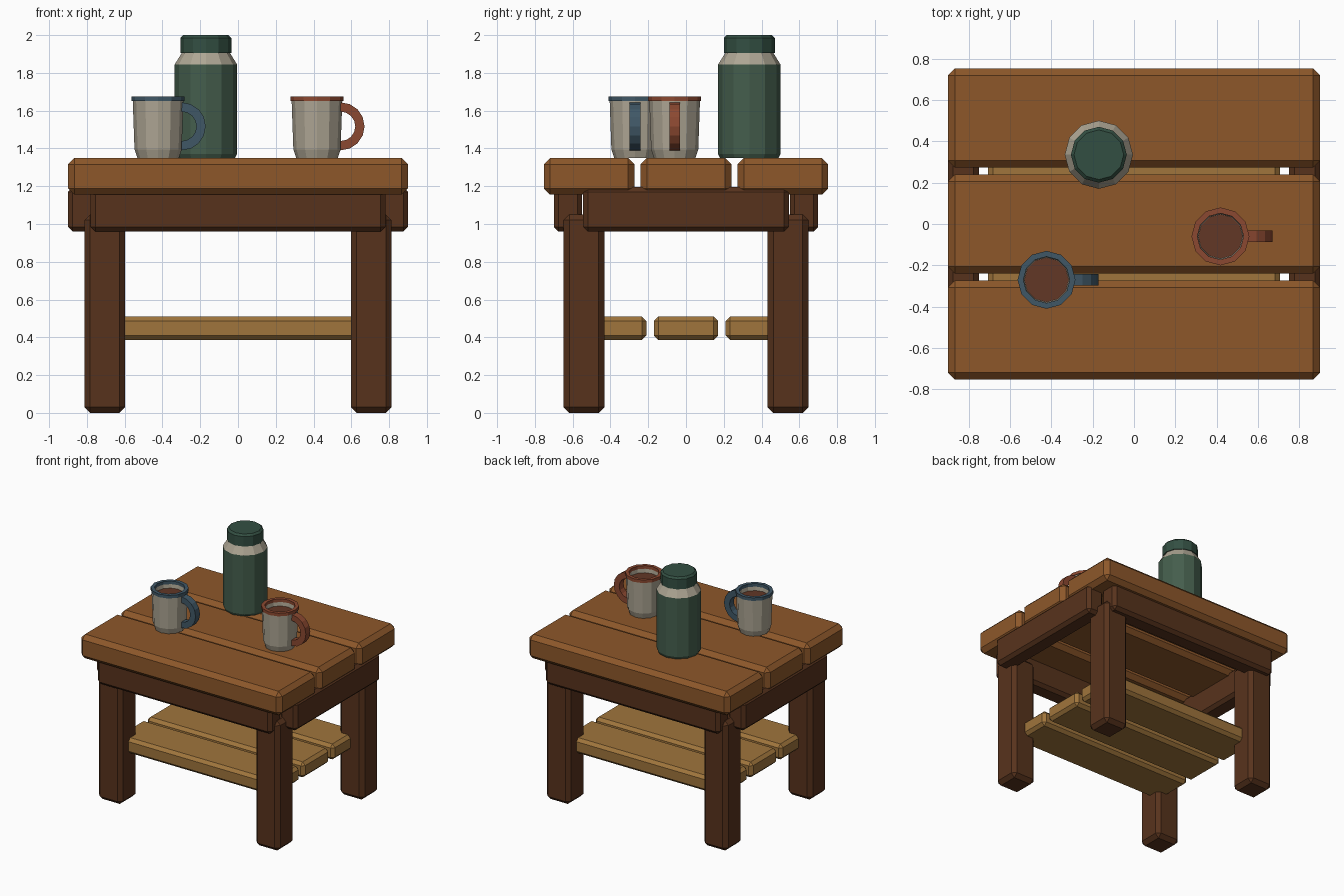
import bpy, bmesh
from math import pi, sin, cos

if "Cube" in bpy.data.objects:
    bpy.data.objects.remove(bpy.data.objects["Cube"])


def material(name, r, g, b):
    # colours are given as screen values 0-255
    m = bpy.data.materials.new(name)
    m.diffuse_color = tuple((c / 255) ** 2.2 for c in (r, g, b)) + (1,)
    m.use_nodes = True
    m.node_tree.nodes["Principled BSDF"].inputs["Base Color"].default_value = m.diffuse_color
    return m


PLANK = material("plank_wood", 140, 88, 46)
DARK = material("dark_wood", 88, 54, 34)
PALE = material("pale_wood", 158, 116, 62)
GREEN = material("green_enamel", 70, 94, 78)
LID = material("lid_green", 54, 80, 68)
CREAM = material("cream_enamel", 172, 164, 146)
BLUE = material("blue_trim", 66, 88, 102)
RED = material("red_trim", 138, 74, 52)
COFFEE = material("coffee", 98, 58, 42)


def finish(name, bm, mats):
    bmesh.ops.recalc_face_normals(bm, faces=bm.faces)
    me = bpy.data.meshes.new(name)
    bm.to_mesh(me)
    bm.free()
    for m in mats:
        me.materials.append(m)
    ob = bpy.data.objects.new(name, me)
    bpy.context.collection.objects.link(ob)
    return ob


def box(name, x, y, z, mat, bevel=0.03):
    # chamfered board given by its (min, max) range on each axis
    bm = bmesh.new()
    bmesh.ops.create_cube(bm, size=1)
    for v in bm.verts:
        v.co = [(a + b) / 2 + c * (b - a) for (a, b), c in zip((x, y, z), v.co)]
    bmesh.ops.bevel(bm, geom=bm.edges[:], offset=bevel, segments=1,
                    profile=0.5, affect='EDGES')
    return finish(name, bm, [mat])


def lathe(name, cx, cy, profile, bands, mats, sides=12):
    # profile of (radius, height); one material index per band, ends capped
    bm = bmesh.new()
    rings = [[bm.verts.new((cx + r * cos(2 * pi * i / sides),
                            cy + r * sin(2 * pi * i / sides), z))
              for i in range(sides)] for r, z in profile]
    for a, b, m in zip(rings, rings[1:], bands):
        for i in range(sides):
            j = (i + 1) % sides
            bm.faces.new((a[i], a[j], b[j], b[i])).material_index = m
    bm.faces.new(rings[0][::-1]).material_index = bands[0]
    bm.faces.new(rings[-1]).material_index = bands[-1]
    return finish(name, bm, mats)


def handle(name, cx, cy, cz, mat, r_in=0.078, r_out=0.127, half=0.028, n=8):
    # half ring with a rectangular section
    bm = bmesh.new()
    rings = []
    for i in range(n + 1):
        a = -pi / 2 + pi * i / n
        rings.append([bm.verts.new((cx + r * cos(a), cy + s, cz + r * sin(a)))
                      for r, s in ((r_in, -half), (r_out, -half),
                                   (r_out, half), (r_in, half))])
    for a, b in zip(rings, rings[1:]):
        for i in range(4):
            j = (i + 1) % 4
            bm.faces.new((a[i], a[j], b[j], b[i]))
    bm.faces.new(rings[0])
    bm.faces.new(rings[-1])
    return finish(name, bm, [mat])


# table top and lower shelf planks
for label, k in (("front", -1), ("middle", 0), ("back", 1)):
    y = k * 0.513
    box(f"{label}_top_plank", (-0.9, 0.9), (y - 0.24, y + 0.24),
        (1.155, 1.35), PLANK, 0.034)
    y = k * 0.38
    box(f"{label}_shelf_plank", (-0.705, 0.705), (y - 0.17, y + 0.17),
        (0.385, 0.51), PALE, 0.024)

# aprons
for label, s in (("front", -1), ("back", 1)):
    y = s * 0.625
    box(f"{label}_apron", (-0.78, 0.78), (y - 0.075, y + 0.075),
        (0.96, 1.195), DARK, 0.025)
for label, s in (("left", -1), ("right", 1)):
    x = s * 0.825
    box(f"{label}_apron", (x - 0.075, x + 0.075), (-0.545, 0.545),
        (0.96, 1.195), DARK, 0.025)

# legs
for side, sx in (("left", -1), ("right", 1)):
    for end, sy in (("front", -1), ("back", 1)):
        x, y = sx * 0.705, sy * 0.54
        box(f"{end}_{side}_leg", (x - 0.108, x + 0.108), (y - 0.108, y + 0.108),
            (0, 1.05), DARK)

# flask with cream shoulder and screw lid
lathe("flask_body", -0.17, 0.335,
      [(0.155, 1.35), (0.165, 1.37), (0.165, 1.845), (0.14, 1.885), (0.125, 1.91)],
      [0, 0, 1, 1], [GREEN, CREAM])
lathe("flask_lid", -0.17, 0.335,
      [(0.135, 1.905), (0.135, 1.985), (0.12, 2.0)], [0, 0], [LID])

# mugs: cream body, coloured rim and handle, coffee inside
for label, x, y, trim in (("blue", -0.423, -0.27, BLUE), ("red", 0.418, -0.06, RED)):
    lathe(f"{label}_mug", x, y,
          [(0.11, 1.35), (0.125, 1.395), (0.134, 1.65), (0.14, 1.65),
           (0.14, 1.675), (0.112, 1.675), (0.112, 1.65), (0.108, 1.615)],
          [0, 0, 1, 1, 1, 1, 0], [CREAM, trim])
    lathe(f"{label}_mug_coffee", x, y, [(0.107, 1.61), (0.107, 1.62)], [0], [COFFEE])
    handle(f"{label}_mug_handle", x + 0.125, y, 1.517, trim)
